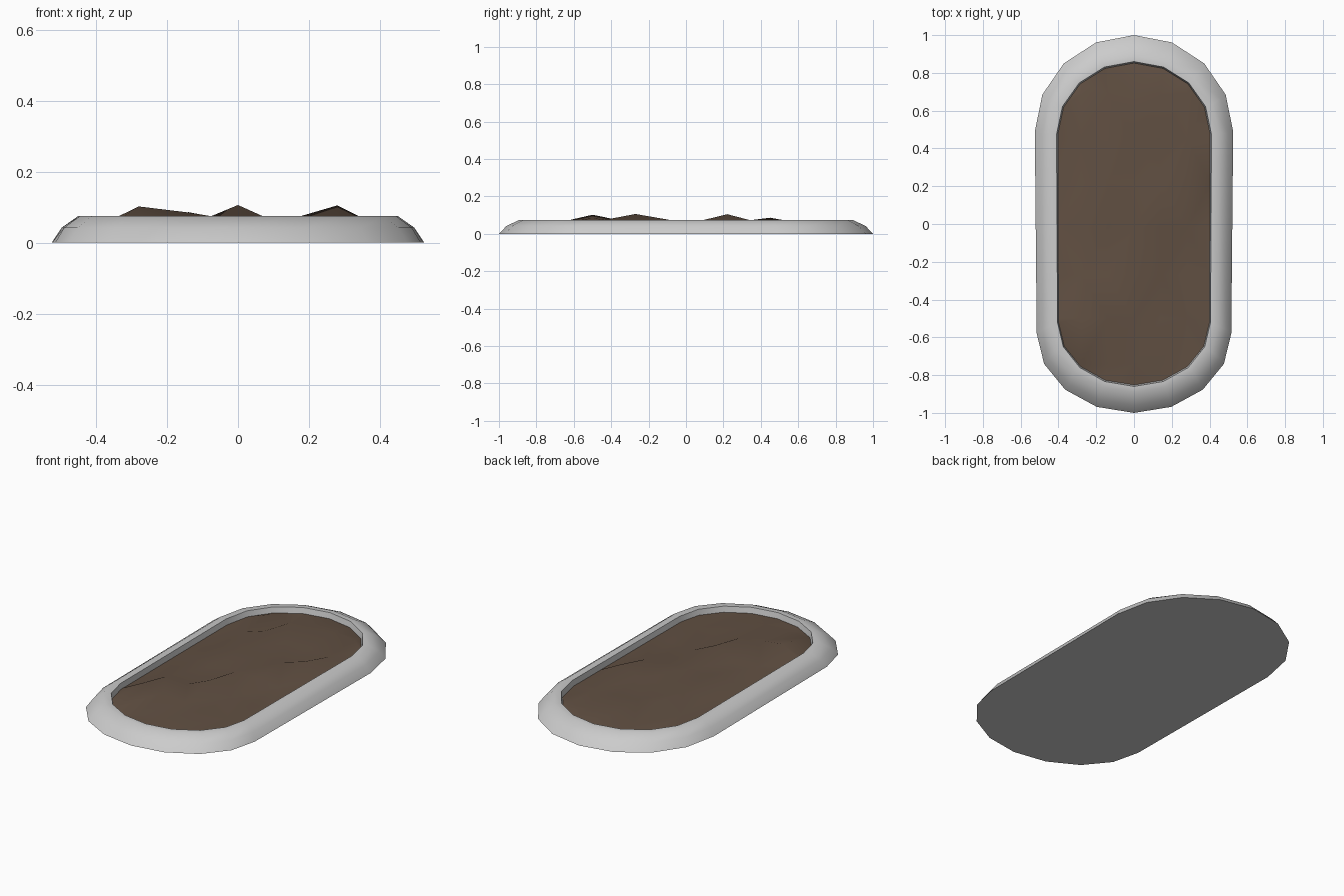
import bpy, bmesh, math, random
from mathutils import Vector

if "Cube" in bpy.data.objects:
    bpy.data.objects.remove(bpy.data.objects["Cube"])

random.seed(4)
SEG = 8  # segments per rounded end


def outline(rx_back, rx_front, tip, cy_back, cy_front, z):
    """Rounded slot outline: an elliptical arc at each end joined by straight sides."""
    pts = []
    for i in range(SEG + 1):
        a = math.pi * i / SEG
        pts.append((rx_back * math.cos(a), cy_back + (tip - cy_back) * math.sin(a), z))
    for i in range(SEG + 1):
        a = math.pi + math.pi * i / SEG
        pts.append((rx_front * math.cos(a), cy_front + (tip + cy_front) * math.sin(a), z))
    return pts


def finish(bm, name, angle):
    bmesh.ops.recalc_face_normals(bm, faces=bm.faces)
    me = bpy.data.meshes.new(name)
    bm.to_mesh(me)
    bm.free()
    ob = bpy.data.objects.new(name, me)
    bpy.context.collection.objects.link(ob)
    bpy.ops.object.select_all(action='DESELECT')
    ob.select_set(True)
    bpy.context.view_layer.objects.active = ob
    bpy.ops.object.shade_smooth_by_angle(angle=math.radians(angle))
    return ob


# Stone rim: rounded outer slope, flat top, steep inner wall, flat base
rings = [
    (0.525, 0.515, 1.00, 0.49, -0.58, 0.0),
    (0.497, 0.490, 0.96, 0.48, -0.56, 0.042),
    (0.450, 0.445, 0.89, 0.48, -0.54, 0.075),
    (0.410, 0.405, 0.86, 0.475, -0.52, 0.075),
    (0.400, 0.397, 0.848, 0.475, -0.52, 0.025),
]
bm = bmesh.new()
loops = [[bm.verts.new(p) for p in outline(*r)] for r in rings]
for a, b in zip(loops, loops[1:]):
    for i in range(len(a)):
        j = (i + 1) % len(a)
        bm.faces.new((a[i], a[j], b[j], b[i]))
bm.faces.new(loops[0])
bm.faces.new(loops[-1])
finish(bm, "stone_rim", 40)

# Soil: slot-shaped sheet cut into a coarse grid, then roughened
bm = bmesh.new()
bm.faces.new([bm.verts.new(p) for p in outline(0.405, 0.402, 0.854, 0.475, -0.52, 0.042)])
cuts = [((x * 0.14, 0, 0), (1, 0, 0)) for x in range(-2, 3)]
cuts += [((0, y, 0), (0, 1, 0)) for y in (-0.74, -0.5, -0.27, -0.02, 0.22, 0.45, 0.69)]
for co, no in cuts:
    bmesh.ops.bisect_plane(bm, geom=bm.verts[:] + bm.edges[:] + bm.faces[:],
                           plane_co=co, plane_no=no)
peaks = {(-0.28, -0.5): 0.102, (0.0, -0.27): 0.106, (-0.14, -0.5): 0.085,
         (0.28, 0.22): 0.105, (-0.14, 0.45): 0.086}
for v in bm.verts:
    if v.is_boundary:
        continue
    v.co.z = random.uniform(0.04, 0.068)
    for (px, py), z in peaks.items():
        if (v.co.xy - Vector((px, py))).length < 0.01:
            v.co.z = z
bmesh.ops.triangulate(bm, faces=bm.faces[:])
soil = finish(bm, "soil", 60)
mat = bpy.data.materials.new("soil_brown")
mat.diffuse_color = (0.12, 0.08, 0.055, 1)
mat.use_nodes = True
mat.node_tree.nodes["Principled BSDF"].inputs["Base Color"].default_value = mat.diffuse_color
soil.data.materials.append(mat)
